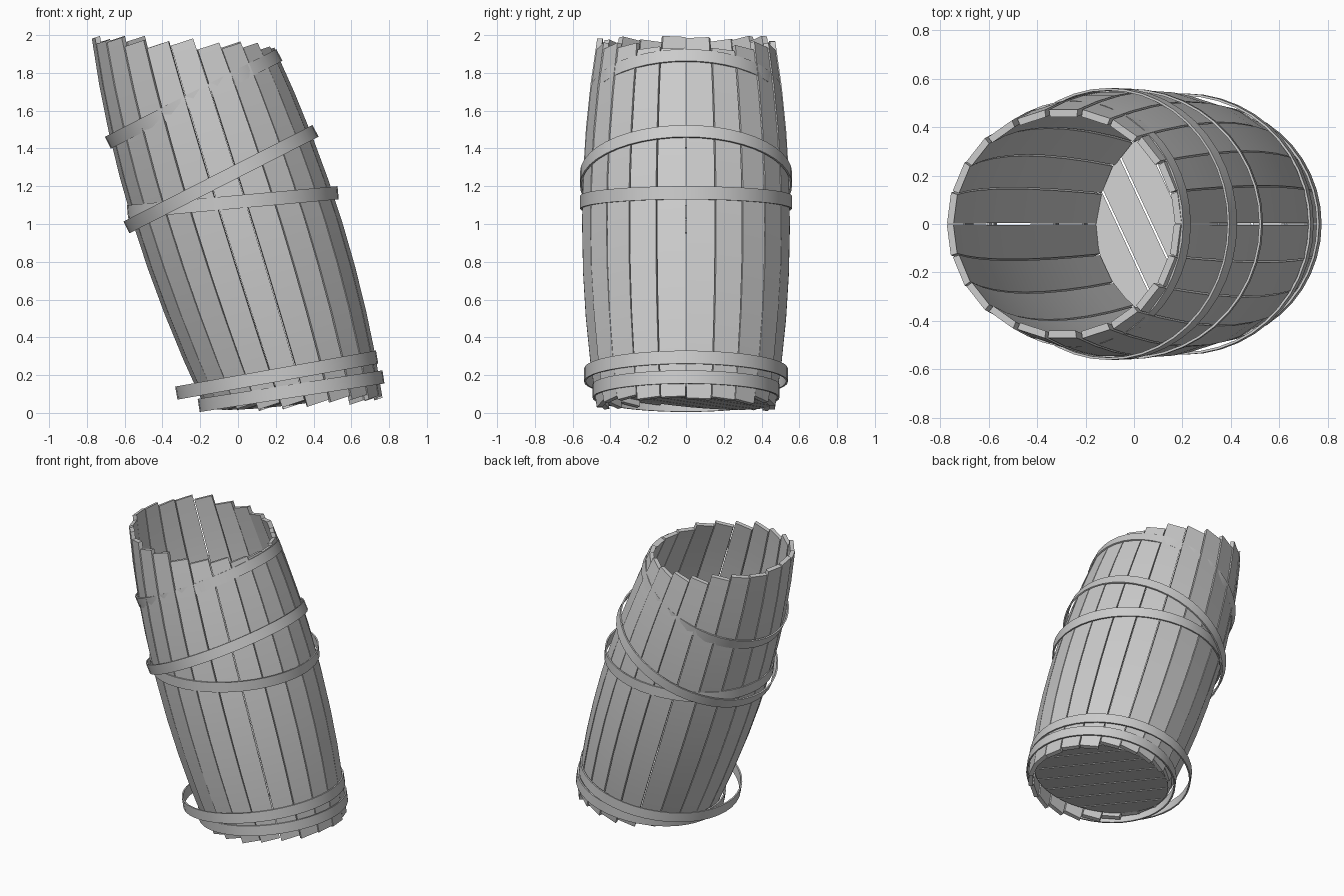
import bpy, bmesh, math, random
from mathutils import Matrix, Vector

if "Cube" in bpy.data.objects:
    bpy.data.objects.remove(bpy.data.objects["Cube"])

random.seed(4)
grey = bpy.data.materials.new("weathered grey")
grey.diffuse_color = (0.6, 0.6, 0.6, 1)
grey.use_nodes = True
grey.node_tree.nodes["Principled BSDF"].inputs["Base Color"].default_value = grey.diffuse_color

LEAN = 0.308          # sideways drift of the barrel axis per unit of height


def axis_x(z):
    return -LEAN * (z - 1.0)


def finish(name, bm, smooth=True):
    bmesh.ops.recalc_face_normals(bm, faces=bm.faces)
    me = bpy.data.meshes.new(name)
    bm.to_mesh(me)
    bm.free()
    me.materials.append(grey)
    ob = bpy.data.objects.new(name, me)
    bpy.context.collection.objects.link(ob)
    if smooth:
        bpy.ops.object.select_all(action='DESELECT')
        ob.select_set(True)
        bpy.context.view_layer.objects.active = ob
        bpy.ops.object.shade_smooth_by_angle(angle=math.radians(30))
    return ob


def loft(bm, rings):
    """Closed solid through a list of equal-length point rings."""
    vs = [[bm.verts.new(p) for p in r] for r in rings]
    n = len(vs[0])
    for a, b in zip(vs, vs[1:]):
        for i in range(n):
            j = (i + 1) % n
            bm.faces.new((a[i], a[j], b[j], b[i]))
    bm.faces.new(vs[0][::-1])
    bm.faces.new(vs[-1])


# staves: 22 bulging boards with uneven, slanted ends
N, STEPS, THICK = 22, 8, 0.03
bm = bmesh.new()
for k in range(N):
    mid = (k + 0.5) * math.tau / N
    half = math.pi / N - 0.006
    c = math.cos(mid)
    z0 = 0.035 + 0.05 * max(0, c) + random.uniform(-0.012, 0.015)
    z1 = 1.955 - 0.02 * c + random.uniform(-0.015, 0.012)
    rings = []
    for s in range(STEPS + 1):
        z = z0 + (z1 - z0) * s / STEPS
        r = 0.555 - 0.078 * (z - 1) ** 2 / 0.9
        ring = []
        for rad, a in ((r, mid - half), (r, mid + half),
                       (r - THICK, mid + half), (r - THICK, mid - half)):
            dx = rad * math.cos(a)
            zz = z + 0.3 * (dx - r * c)
            ring.append((axis_x(zz) + dx, rad * math.sin(a), zz))
        rings.append(ring)
    loft(bm, rings)
finish("staves", bm)

# floor: planks cut from a disc, sitting slightly askew
R, PLANKS, GAP = 0.44, 7, 0.004
turn = math.radians(-65)
ux, uy = math.cos(turn), math.sin(turn)
bm = bmesh.new()
w = 2 * R / PLANKS
for k in range(PLANKS):
    a, b = -R + k * w + GAP, -R + (k + 1) * w - GAP
    vals = [a + (b - a) * i / 6 for i in range(7)]
    ext = [math.sqrt(max(R * R - v * v, 0)) for v in vals]
    outline = list(zip(ext, vals)) + [(-e, v) for e, v in zip(ext[::-1], vals[::-1])]
    rings = []
    for h in (0, 0.025):
        ring = []
        for u, v in outline:
            x, y = u * ux - v * uy, u * uy + v * ux
            ring.append((0.28 + x, y, 0.085 + 0.12 * x - 0.1 * y + h))
        rings.append(ring)
    loft(bm, rings)
finish("floor_planks", bm, False)


# hoops: thin loose bands, given by their left and right centre points in the front view
def hoop(name, left, right, radius, width=0.07, thick=0.01, seg=44):
    l, r = Vector((left[0], 0, left[1])), Vector((right[0], 0, right[1]))
    d = r - l
    place = Matrix.Translation((l + r) / 2) @ Matrix.Rotation(-math.atan2(d.z, d.x), 4, 'Y')
    bm = bmesh.new()
    prof = ((radius, -width / 2), (radius, width / 2),
            (radius - thick, width / 2), (radius - thick, -width / 2))
    vs = []
    for i in range(seg):
        t = i * math.tau / seg
        vs.append([bm.verts.new(place @ Vector((p * math.cos(t), p * math.sin(t), h)))
                   for p, h in prof])
    for i in range(seg):
        a, b = vs[i], vs[(i + 1) % seg]
        for j in range(4):
            m = (j + 1) % 4
            bm.faces.new((a[j], b[j], b[m], a[m]))
    finish(name, bm)


hoop("hoop_top", (-0.68, 1.435), (0.21, 1.89), 0.51)
hoop("hoop_upper", (-0.585, 0.985), (0.405, 1.49), 0.562)
hoop("hoop_middle", (-0.58, 1.065), (0.525, 1.165), 0.56)
hoop("hoop_lower", (-0.325, 0.105), (0.735, 0.295), 0.54)
hoop("hoop_bottom", (-0.205, 0.04), (0.767, 0.19), 0.495)
